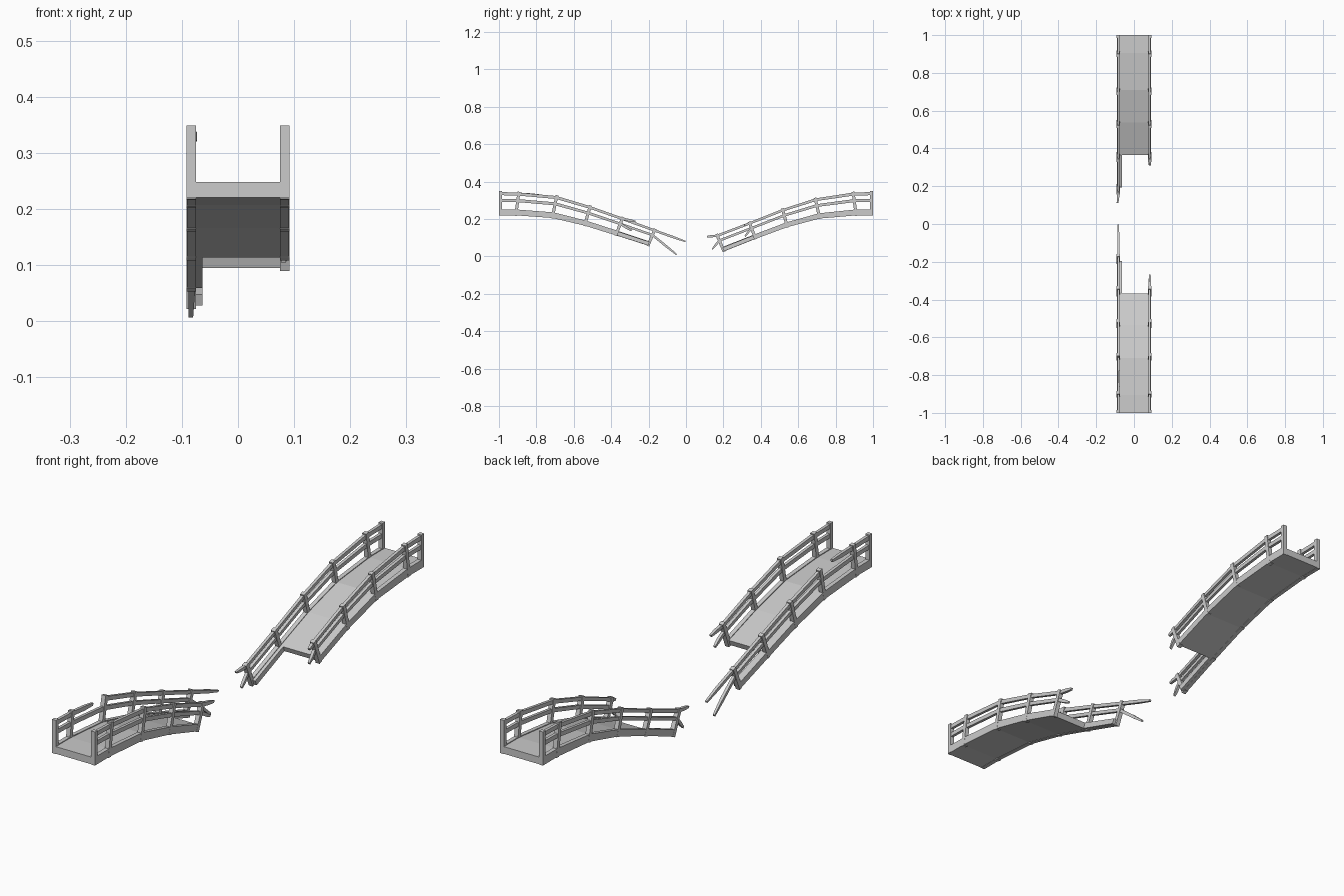
import bpy, bmesh
from mathutils import Vector

if "Cube" in bpy.data.objects:
    bpy.data.objects.remove(bpy.data.objects["Cube"])

# Stations: (foot y, foot z, head y, head z) across the bridge side, end -> broken middle
NEAR = [(-1, .221, -1, .349), (-.91, .221, -.893, .346), (-.715, .207, -.69, .327),
        (-.542, .166, -.511, .273), (-.375, .114, -.337, .211), (-.203, .059, -.165, .148)]
FAR = [(1, .221, 1, .349), (.91, .221, .893, .346), (.715, .204, .69, .314),
       (.542, .158, .515, .257), (.372, .095, .337, .186), (.203, .028, .163, .12)]


def bar(name, sections):
    """Box swept through sections (low_yz, high_yz, x0, x1)."""
    bm = bmesh.new()
    rings = [[bm.verts.new((x0, *lo)), bm.verts.new((x1, *lo)),
              bm.verts.new((x1, *hi)), bm.verts.new((x0, *hi))]
             for lo, hi, x0, x1 in sections]
    for a, b in zip(rings, rings[1:]):
        for i in range(4):
            j = (i + 1) % 4
            bm.faces.new((a[i], a[j], b[j], b[i]))
    bm.faces.new(rings[0])
    bm.faces.new(rings[-1][::-1])
    bmesh.ops.recalc_face_normals(bm, faces=bm.faces)
    me = bpy.data.meshes.new(name)
    bm.to_mesh(me)
    bm.free()
    ob = bpy.data.objects.new(name, me)
    bpy.context.collection.objects.link(ob)
    return ob


def at(st, f):
    """Point on a station, f = 0 foot .. 1 head."""
    return (st[0] + (st[2] - st[0]) * f, st[1] + (st[3] - st[1]) * f)


def layer(stations, f0, f1, x0, x1):
    return [(at(s, f0), at(s, f1), x0, x1) for s in stations]


def rail(name, stations, f, side, tip=None, tip_dx=0):
    """Handrail following the stations, with an optional splintered tip."""
    a, b = sorted((side * .077, side * .0885))
    secs = layer(stations, f - .065, f + .065, a, b)
    if tip:
        lo, hi = Vector(secs[-1][0]), Vector(secs[-1][1])
        mid, t = (lo + hi) / 2, Vector(tip)
        up = (hi - lo) * .5
        k = mid.lerp(t, .6)
        secs.append((tuple(k - up), tuple(k + up), a + tip_dx * .5, b + tip_dx * .5))
        secs.append((tuple(t - up * .6), tuple(t + up * .6), a + tip_dx, b + tip_dx - .003))
    return bar(name, secs)


def post(name, st, side, end_dir=0):
    """Leaning post; end posts sit flush with the bridge end."""
    a, b = sorted((side * .0745, side * .0915))
    lo, hi = Vector(at(st, -.03)), Vector(at(st, 1))
    w = .016
    if end_dir:
        lo, hi = Vector(at(st, 0)), Vector(at(st, 1))
        d = Vector((w, 0)) * -end_dir
        return bar(name, [(lo, lo + d, a, b), (hi, hi + d, a, b)])
    u = (hi - lo).normalized()
    n = Vector((-u.y, u.x)) * w / 2
    return bar(name, [(lo - n, lo + n, a, b), (hi - n, hi + n, a, b)])


# Splinter tips of (top, middle) rails per half and side
TIPS = {("near", -1): ((-.003, .08), (-.05, .01)), ("near", 1): ((-.27, .187), (-.29, .138)),
        ("far", -1): ((.112, .106), (.14, .038)), ("far", 1): ((.31, .165), (.315, .108))}

for half, S, e in (("near", NEAR, -1), ("far", FAR, 1)):
    # Deck ends early; a strip on the left side runs on
    bar(half + "_deck", layer(S[:5], .0, .215, -.09, .09))
    bar(half + "_broken_side_beam", layer(S[4:], .0, .215, -.09, -.063))
    for side, label in ((-1, "left"), (1, "right")):
        n = 6 if side < 0 else 5
        st = S[:n]
        top, mid = TIPS[half, side]
        pre = half + "_" + label
        for i, s in enumerate(st):
            post(f"{pre}_post_{i}", s, side, e if i == 0 else 0)
        # Raised edge strip along the deck
        x0, x1 = sorted((side * .075, side * .091))
        bar(pre + "_edge_strip", layer(st, -.01, .24, x0, x1))
        rail(pre + "_middle_rail", st, .62, side, mid)
        if pre == "near_left":
            # Top rail is snapped between the second and third posts
            rail(pre + "_top_rail_stub", S[:2], .9, side, (-.775, .326), .007)
            rail(pre + "_top_rail", S[2:], .9, side, top)
        else:
            rail(pre + "_top_rail", st, .9, side, top, .003 * side)
